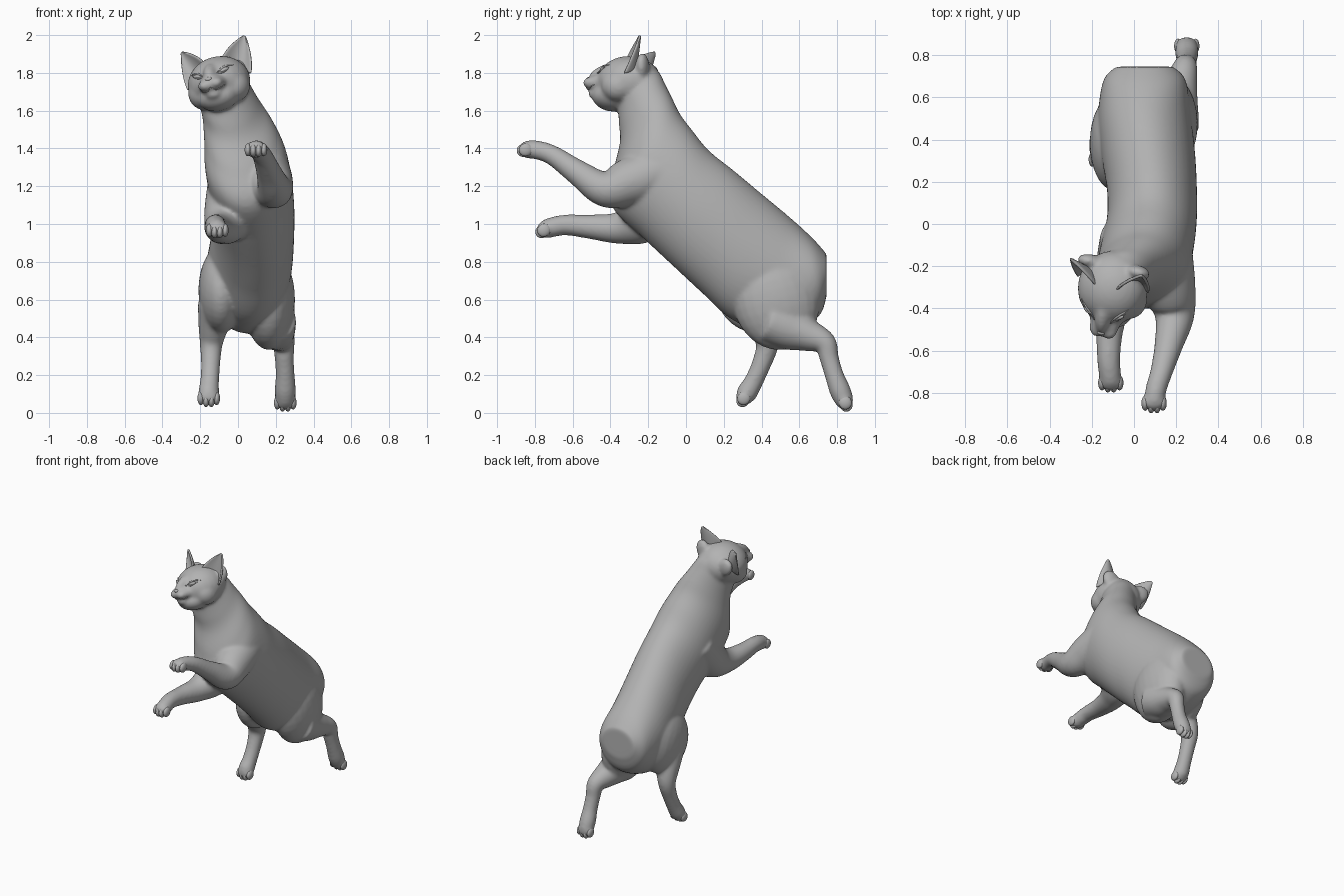
import bpy, bmesh, math
from mathutils import Vector, Matrix

if "Cube" in bpy.data.objects:
    bpy.data.objects.remove(bpy.data.objects["Cube"], do_unlink=True)

grey = bpy.data.materials.new("plain grey")
grey.use_nodes = True
grey.diffuse_color = (0.45, 0.45, 0.45, 1)
grey.node_tree.nodes["Principled BSDF"].inputs["Base Color"].default_value = (0.45, 0.45, 0.45, 1)

SIDES = 48


def finish(name, bm):
    """Turn a bmesh into a smooth grey object."""
    bmesh.ops.recalc_face_normals(bm, faces=bm.faces)
    for f in bm.faces:
        f.smooth = True
    me = bpy.data.meshes.new(name)
    bm.to_mesh(me)
    bm.free()
    me.materials.append(grey)
    ob = bpy.data.objects.new(name, me)
    bpy.context.collection.objects.link(ob)
    return ob


def smooth_path(pts, steps=6):
    """Catmull-Rom interpolation of equal-length tuples."""
    p = [Vector(q) for q in pts]
    p = [p[0]] + p + [p[-1]]
    out = []
    for a, b, c, d in zip(p, p[1:], p[2:], p[3:]):
        for i in range(steps):
            t = i / steps
            out.append(0.5 * (2 * b + (c - a) * t + (2 * a - 5 * b + 4 * c - d) * t**2
                              + (3 * b - a - 3 * c + d) * t**3))
    return out + [p[-1]]


def loft(bm, rings, sides=SIDES):
    """Closed tube through rings given as (centre, axis_a, axis_b)."""
    loops = []
    for c, a, b in rings:
        angles = [2 * math.pi * i / sides for i in range(sides)]
        loops.append([bm.verts.new(c + a * math.cos(t) + b * math.sin(t)) for t in angles])
    for l0, l1 in zip(loops, loops[1:]):
        for i in range(sides):
            j = (i + 1) % sides
            bm.faces.new((l0[i], l0[j], l1[j], l1[i]))
    bm.faces.new(loops[0][::-1])
    bm.faces.new(loops[-1])


def ellipsoid(bm, centre, radii, frame=Matrix.Identity(3)):
    m = Matrix.Translation(Vector(centre)) @ frame.to_4x4() @ Matrix.Diagonal((*radii, 1))
    bmesh.ops.create_uvsphere(bm, u_segments=24, v_segments=16, radius=1, matrix=m)


def limb(bm, name, pts, toe_dir):
    """Tapered leg along (x, y, z, radius) points, with four separate toes."""
    path = smooth_path(pts)
    rings = []
    for i, p in enumerate(path):
        t = (path[min(i + 1, len(path) - 1)] - path[max(i - 1, 0)]).to_3d().normalized()
        a = t.cross(Vector((1, 0, 0))).normalized()
        r = p[3] + 0.003
        rings.append((p.to_3d(), a * r, a.cross(t).normalized() * r))
    loft(bm, rings)
    d = Vector(toe_dir).normalized()
    x = Vector((1, 0, 0))
    frame = Matrix((x, d, x.cross(d))).transposed()
    end = path[-1].to_3d()
    ellipsoid(bm, end, (0.060, 0.046, 0.045), frame)
    toes = bmesh.new()
    for i in (-1.5, -0.5, 0.5, 1.5):
        reach = 0.021 if abs(i) < 1 else 0.009
        ellipsoid(toes, end + x * i * 0.028 + d * reach, (0.018, 0.036, 0.034), frame)
    finish(name + "_toes", toes)


# Head frame: turned and rolled slightly to the model's right
HEAD = Vector((-0.10, -0.30, 1.745))
hx = Vector((0.94, -0.22, 0.25)).normalized()
hy = Vector((0.23, 0.97, 0.0))
hy = (hy - hx * hy.dot(hx)).normalized()
HF = Matrix((hx, hy, hx.cross(hy))).transposed()


def on_head(x, y, z):
    return HEAD + HF @ Vector((x, y, z))


body = bmesh.new()

# Torso and neck: top y, top z, bottom y, bottom z, centre x, half width
torso = [
    (0.745, 0.84, 0.745, 0.62, 0.05, 0.135),
    (0.67, 0.925, 0.69, 0.50, 0.05, 0.195),
    (0.55, 1.035, 0.47, 0.42, 0.05, 0.22),
    (0.40, 1.16, 0.25, 0.49, 0.068, 0.222),
    (0.25, 1.285, 0.08, 0.64, 0.085, 0.213),
    (0.12, 1.39, -0.06, 0.77, 0.085, 0.213),
    (0.03, 1.50, -0.22, 0.92, 0.065, 0.22),
    (-0.03, 1.58, -0.39, 1.09, 0.04, 0.217),
    (-0.07, 1.66, -0.385, 1.27, 0.01, 0.19),
    (-0.11, 1.74, -0.35, 1.43, -0.03, 0.16),
    (-0.14, 1.80, -0.355, 1.53, -0.06, 0.148),
    (-0.19, 1.85, -0.36, 1.62, -0.08, 0.13),
]
rings = []
for ty, tz, by, bz, cx, hw in smooth_path(torso):
    top, low = Vector((cx, ty, tz)), Vector((cx, by, bz))
    rings.append(((top + low) / 2, (top - low) / 2, Vector((hw, 0, 0))))
loft(body, rings)

# Thighs
ellipsoid(body, (0.165, 0.475, 0.60), (0.137, 0.23, 0.27), Matrix.Rotation(0.25, 3, "X"))
ellipsoid(body, (-0.09, 0.385, 0.65), (0.12, 0.23, 0.23), Matrix.Rotation(0.5, 3, "X"))

# Front legs
limb(body, "left_front",
     [(0.12, -0.10, 1.29, 0.15), (0.165, -0.30, 1.22, 0.125), (0.192, -0.43, 1.185, 0.092),
      (0.165, -0.57, 1.27, 0.065), (0.13, -0.70, 1.36, 0.050), (0.105, -0.78, 1.39, 0.047),
      (0.095, -0.84, 1.395, 0.045)], (0, -0.92, -0.25))
limb(body, "right_front",
     [(-0.01, -0.08, 1.20, 0.15), (-0.055, -0.22, 1.03, 0.125), (-0.09, -0.35, 0.98, 0.083),
      (-0.115, -0.50, 0.985, 0.062), (-0.12, -0.63, 0.995, 0.052), (-0.115, -0.70, 0.985, 0.050),
      (-0.11, -0.745, 0.972, 0.047)], (0, -0.8, -0.55))

# Hind legs
limb(body, "left_hind",
     [(0.185, 0.45, 0.49, 0.12), (0.193, 0.55, 0.445, 0.110), (0.216, 0.65, 0.41, 0.083),
      (0.24, 0.735, 0.37, 0.058), (0.245, 0.758, 0.29, 0.048), (0.25, 0.785, 0.20, 0.047),
      (0.25, 0.815, 0.12, 0.053), (0.25, 0.84, 0.062, 0.047)], (0, 0.35, -0.93))
limb(body, "right_hind",
     [(-0.115, 0.36, 0.57, 0.095), (-0.132, 0.41, 0.45, 0.075), (-0.142, 0.43, 0.36, 0.057),
      (-0.145, 0.40, 0.26, 0.048), (-0.15, 0.36, 0.17, 0.047), (-0.155, 0.325, 0.11, 0.052),
      (-0.155, 0.31, 0.085, 0.046)], (0, -0.45, -0.87))

# Skull, nose bridge, muzzle, chin and jaw
ellipsoid(body, HEAD, (0.168, 0.175, 0.143), HF)
ellipsoid(body, on_head(0, -0.125, 0.050), (0.040, 0.105, 0.055), HF @ Matrix.Rotation(0.35, 3, "X"))
ellipsoid(body, on_head(0, -0.150, -0.005), (0.078, 0.090, 0.052), HF)
ellipsoid(body, on_head(0, -0.170, -0.060), (0.046, 0.050, 0.030), HF)
ellipsoid(body, on_head(0, -0.085, -0.075), (0.110, 0.110, 0.075), HF)
# Muzzle pads, cheeks and ear roots
for s in (-1, 1):
    ellipsoid(body, on_head(s * 0.030, -0.198, -0.006), (0.040, 0.048, 0.032), HF)
    ellipsoid(body, on_head(s * 0.09, -0.04, -0.035), (0.078, 0.09, 0.085), HF)
    ellipsoid(body, on_head(s * 0.115, 0.095, 0.06), (0.060, 0.035, 0.075),
              HF @ Matrix.Rotation(s * 0.55, 3, "Y"))

# Fuse the parts into one smooth skin
cat = finish("cat_body", body)
mod = cat.modifiers.new("fuse", "REMESH")
mod.mode = "VOXEL"
mod.voxel_size = 0.010
mod.use_smooth_shade = True
mod = cat.modifiers.new("soften", "SMOOTH")
mod.factor = 0.5
mod.iterations = 12
bpy.context.view_layer.update()
skin = cat.evaluated_get(bpy.context.evaluated_depsgraph_get())


def on_face(x, z):
    """Point on the skin in front of the head position (x, z)."""
    return skin.ray_cast(on_head(x, -0.6, z), hy)[1]


def ridge(name, spots, radius):
    """Thin tapered fold laid over the face through (x, z) spots."""
    path = [on_face(p.x, p.y) for p in smooth_path(spots, 4)]
    last = len(path) - 1
    rings = []
    for i, p in enumerate(path):
        t = (path[min(i + 1, last)] - path[max(i - 1, 0)]).normalized()
        a = t.cross(hy).normalized()
        r = radius * (0.25 + 0.75 * math.sin(math.pi * i / last))
        rings.append((p, a * r, a.cross(t) * r))
    bm = bmesh.new()
    loft(bm, rings, 10)
    finish(name, bm)


# Eyes, lids and lips
for s, side in ((1, "left"), (-1, "right")):
    bm = bmesh.new()
    ellipsoid(bm, on_face(s * 0.075, 0.055) + hy * 0.004, (0.028, 0.011, 0.011),
              HF @ Matrix.Rotation(-s * 0.25, 3, "Y") @ Matrix.Rotation(s * 0.45, 3, "Z"))
    finish(side + "_eye", bm)
    ridge(side + "_upper_lid", [(s * 0.040, 0.046), (s * 0.062, 0.064), (s * 0.088, 0.073),
                                (s * 0.118, 0.070)], 0.006)
    ridge(side + "_lower_lid", [(s * 0.044, 0.042), (s * 0.072, 0.043), (s * 0.105, 0.062)], 0.004)
    ridge(side + "_lip", [(0, -0.022), (s * 0.022, -0.038), (s * 0.045, -0.036),
                          (s * 0.068, -0.024)], 0.004)

# Nose
bm = bmesh.new()
ellipsoid(bm, on_face(0, 0.022) + hy * 0.006, (0.019, 0.013, 0.012), HF)
finish("nose", bm)

# Ears: cupped leaves opening forward
ROWS, COLS = 12, 10
for s, side in ((1, "left"), (-1, "right")):
    base, tip = Vector((0.110, 0.02, 0.06)), Vector((0.178, 0.085, 0.215))
    across = Vector((0.75, 0.15, -0.62)).normalized()
    bm = bmesh.new()
    grid = []
    for r in range(ROWS + 1):
        t = r / ROWS
        half = 0.083 * (1 - t**1.7) + 0.005
        row = []
        for c in range(COLS + 1):
            u = 2 * c / COLS - 1
            p = base.lerp(tip, t) + across * u * half
            p.y += 0.065 * (1 - t) * (0.6 - u * u)
            row.append(bm.verts.new(on_head(s * p.x, p.y, p.z)))
        grid.append(row)
    for r in range(ROWS):
        for c in range(COLS):
            bm.faces.new((grid[r][c], grid[r][c + 1], grid[r + 1][c + 1], grid[r + 1][c]))
    ear = finish(side + "_ear", bm)
    mod = ear.modifiers.new("thickness", "SOLIDIFY")
    mod.thickness = 0.014
    mod.offset = 0
    mod = ear.modifiers.new("rounding", "SUBSURF")
    mod.levels = mod.render_levels = 1
